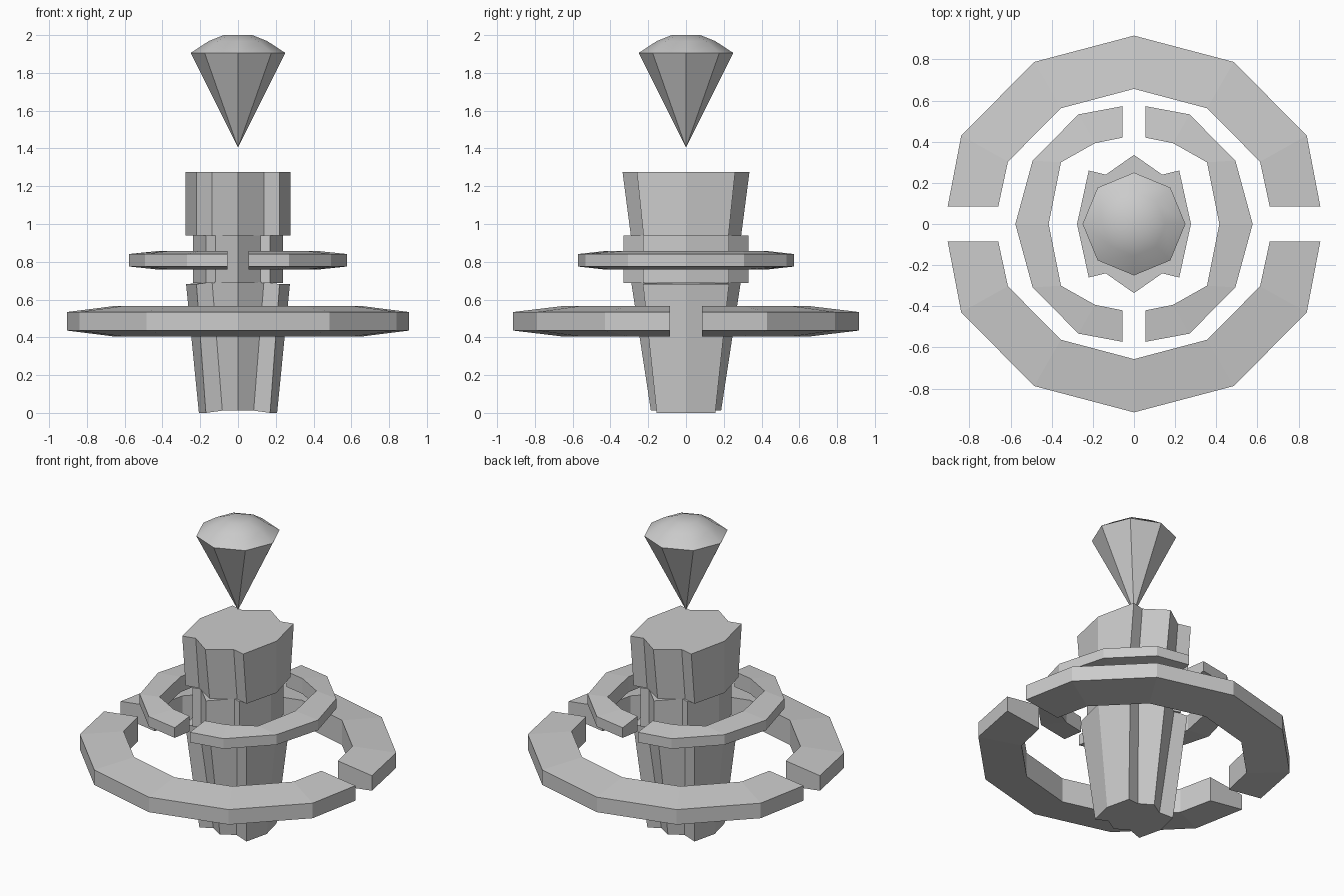
import bpy, bmesh
from math import cos, sin, tau

if "Cube" in bpy.data.objects:
    bpy.data.objects.remove(bpy.data.objects["Cube"])


def make_object(name, loops, close_ring=True):
    """Skin equal-length loops of points in order and cap both ends."""
    bm = bmesh.new()
    rows = [[bm.verts.new(p) for p in loop] for loop in loops]
    n = len(rows[0])
    for a, b in zip(rows, rows[1:]):
        for i in range(n):
            j = (i + 1) % n
            bm.faces.new((a[i], a[j], b[j], b[i]))
    for row in (rows[0], rows[-1]):
        if n > 1:
            bm.faces.new(row)
    bmesh.ops.remove_doubles(bm, verts=bm.verts, dist=0.0005)
    bmesh.ops.recalc_face_normals(bm, faces=bm.faces)
    mesh = bpy.data.meshes.new(name)
    bm.to_mesh(mesh)
    bm.free()
    obj = bpy.data.objects.new(name, mesh)
    bpy.context.collection.objects.link(obj)
    return obj


def pillar_loop(side, corner, notch, ridge, z, z_ridge=None):
    """Notched 12-point outline, mirrored from one quarter."""
    zr = z if z_ridge is None else z_ridge
    q = [(*corner, z), (*notch, zr)]
    return ([(side, 0, z)] + q + [(0, ridge, zr)]
            + [(-x, y, h) for x, y, h in reversed(q)] + [(-side, 0, z)]
            + [(-x, -y, h) for x, y, h in q] + [(0, -ridge, zr)]
            + [(x, -y, h) for x, y, h in reversed(q)])


# Central pillar in three stacked blocks
make_object("pillar_base", [
    pillar_loop(0.207, (0.17, 0.155), (0.083, 0.135), 0.186, 0, 0.012),
    pillar_loop(0.275, (0.22, 0.228), (0.137, 0.205), 0.29, 0.682, 0.692)])
make_object("pillar_collar", [
    pillar_loop(0.237, (0.17, 0.228), (0.12, 0.21), 0.33, 0.688),
    pillar_loop(0.237, (0.17, 0.228), (0.12, 0.21), 0.33, 0.938)])
make_object("pillar_head", [
    pillar_loop(0.277, (0.22, 0.225), (0.137, 0.205), 0.292, 0.938),
    pillar_loop(0.277, (0.22, 0.26), (0.137, 0.24), 0.336, 1.275)])


def half_ring(name, quarter, z_mid, h_out, h_in, swap):
    """Arc centred on +y from (outer, inner) pairs, then its opposite half."""
    pairs = quarter + [((-o[0], o[1]), (-i[0], i[1]))
                       for o, i in reversed(quarter) if o[0] > 0]
    for label, s in (("a", 1), ("b", -1)):
        loops = []
        for o, i in pairs:
            if swap:
                o, i = (o[1], -o[0]), (i[1], -i[0])
            loops.append([(s * o[0], s * o[1], z_mid - h_out),
                          (s * o[0], s * o[1], z_mid + h_out),
                          (s * i[0], s * i[1], z_mid + h_in),
                          (s * i[0], s * i[1], z_mid - h_in)])
        make_object(f"{name}_{label}", loops)


# Large ring, split left and right
half_ring("large_ring", [((0.906, 0.085), (0.66, 0.085)),
                         ((0.84, 0.43), (0.613, 0.303)),
                         ((0.485, 0.788), (0.355, 0.563)),
                         ((0, 0.916), (0, 0.657))], 0.485, 0.049, 0.08, False)
# Small ring, split front and back
half_ring("small_ring", [((0.573, 0.055), (0.42, 0.055)),
                         ((0.533, 0.27), (0.393, 0.19)),
                         ((0.308, 0.493), (0.3, 0.355)),
                         ((0, 0.577), (0, 0.415))], 0.808, 0.033, 0.05, True)


# Floating gem: faceted point with a soft domed crown
def octagon(r, z):
    return [(r * cos(k * tau / 8), r * sin(k * tau / 8), z) for k in range(8)]


gem = make_object("gem_point", [octagon(0.001, 1.406), octagon(0.25, 1.906),
                                octagon(0.155, 1.968), octagon(0.075, 2.0)])
for f in gem.data.polygons:
    f.use_smooth = f.center.z > 1.91
rim = gem.data
for e in rim.edges:
    if all(abs(rim.vertices[v].co.z - 1.906) < 0.001 for v in e.vertices):
        e.use_edge_sharp = True
